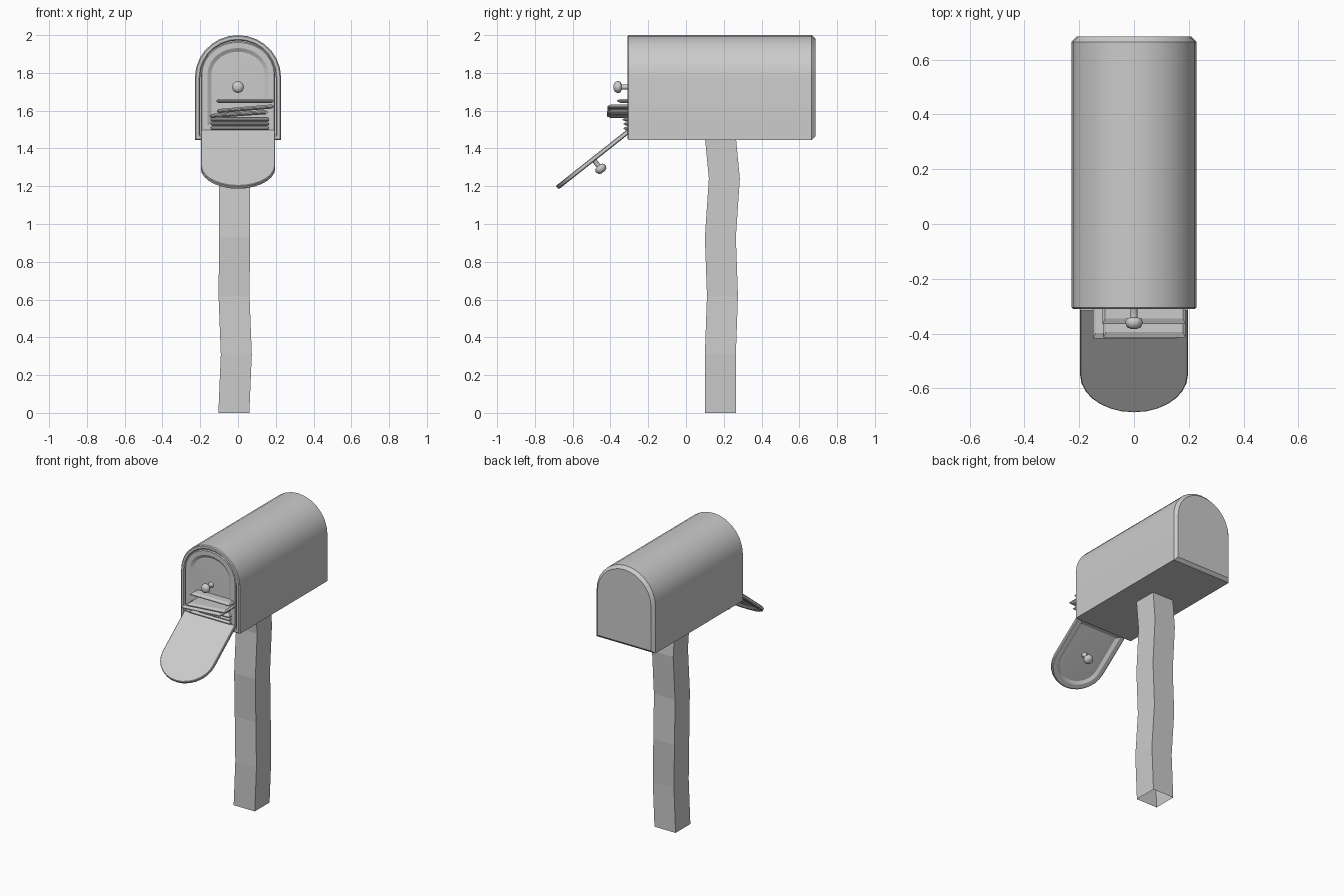
import bpy, bmesh, math
from mathutils import Matrix, Vector

if "Cube" in bpy.data.objects:
    bpy.data.objects.remove(bpy.data.objects["Cube"])


def make(name, rings, cap_first=True, cap_last=True, closed=True, smooth=30):
    """Skin a series of equal-length rings into one object."""
    bm = bmesh.new()
    rows = [[bm.verts.new(p) for p in r] for r in rings]
    n = len(rows[0])
    for a, b in zip(rows, rows[1:]):
        for i in range(n):
            j = (i + 1) % n
            bm.faces.new((a[i], a[j], b[j], b[i]))
    if cap_first:
        bm.faces.new(rows[0])
    if cap_last:
        bm.faces.new(rows[-1])
    bmesh.ops.recalc_face_normals(bm, faces=bm.faces)
    me = bpy.data.meshes.new(name)
    bm.to_mesh(me)
    bm.free()
    ob = bpy.data.objects.new(name, me)
    bpy.context.collection.objects.link(ob)
    if smooth:
        bpy.ops.object.select_all(action='DESELECT')
        ob.select_set(True)
        bpy.context.view_layer.objects.active = ob
        bpy.ops.object.shade_smooth_by_angle(angle=math.radians(smooth))
    return ob


def arch(w, bottom, spring, top, n=14):
    """Round-topped outline as (x, z) pairs, half width w."""
    pts = [(-w, bottom), (w, bottom)]
    for i in range(n + 1):
        a = math.pi * i / n
        pts.append((w * math.cos(a), spring + (top - spring) * math.sin(a)))
    return pts


def box_ring(inset, y):
    return [(x, y, z) for x, z in
            arch(0.228 - inset, 1.445 + inset, 1.775, 2.0 - inset)]


# mailbox shell: bevelled back, rolled front lip, hollow inside
make("mailbox_shell", [
    box_ring(0.02, 0.685), box_ring(0.0, 0.665), box_ring(0.0, -0.304),
    box_ring(0.006, -0.31), box_ring(0.022, -0.31), box_ring(0.028, -0.304),
    box_ring(0.028, 0.65)])


# doors in hinge space: x across, -y outward, z up from the hinge
def door_ring(inset, y):
    return [(x, y, z) for x, z in
            arch(0.197 - inset, inset, 0.305, 0.48 - inset)]


def place_door(prefix, matrix):
    panel = make(prefix + "_door", [
        door_ring(0.004, 0.012), door_ring(0, 0.009), door_ring(0, -0.007),
        door_ring(0.006, -0.012), door_ring(0.036, -0.012),
        door_ring(0.056, 0.0), door_ring(0.08, -0.001)])
    profile = [(0.02, 0.0), (0.013, 0.012), (0.013, 0.045), (0.026, 0.049),
               (0.031, 0.058), (0.031, 0.068), (0.025, 0.081), (0.012, 0.087)]
    knob = make(prefix + "_door_knob", [
        [(r * math.cos(t * math.tau / 16), -d,
          0.237 + r * math.sin(t * math.tau / 16)) for t in range(16)]
        for r, d in profile], smooth=50)
    for ob in (panel, knob):
        ob.data.transform(matrix)


place_door("closed", Matrix.Translation((0, -0.296, 1.488)))
place_door("open", Matrix.Translation((0, -0.305, 1.49))
           @ Matrix.Rotation(math.radians(128.3), 4, 'X'))

# stack of letters: left x, right x, left z, right z, front y
letters = [
    (-0.115, 0.188, 1.652, 1.652, -0.365),
    (-0.112, 0.188, 1.598, 1.622, -0.415),
    (-0.150, 0.155, 1.572, 1.592, -0.418),
    (-0.145, 0.165, 1.553, 1.553, -0.335),
    (-0.145, 0.165, 1.530, 1.530, -0.330),
    (-0.145, 0.165, 1.506, 1.506, -0.330),
]
for k, (x0, x1, z0, z1, y) in enumerate(letters):
    def sheet(inset, dz):
        a, b, f, g = x0 + inset, x1 - inset, y + inset * 2, y + 0.2 - inset * 2
        return [(a, f, z0 + dz), (b, f, z1 + dz),
                (b, g, z1 + dz), (a, g, z0 + dz)]
    make(f"letter_{k + 1}", [sheet(0.01, -0.011), sheet(0, -0.003),
                             sheet(0, 0.003), sheet(0.01, 0.011)], smooth=0)

# crooked wooden post, open at its ends: z, centre x, centre y
path = [(0, -0.022, 0.182), (0.31, -0.009, 0.182), (0.62, -0.021, 0.193),
        (0.93, -0.018, 0.182), (1.24, -0.018, 0.203), (1.46, -0.018, 0.182)]
h = 0.082
make("post", [[(cx + sx * h, cy + sy * h, z)
               for sx, sy in ((-1, -1), (1, -1), (1, 1), (-1, 1))]
              for z, cx, cy in path], cap_first=False, cap_last=False, smooth=0)
